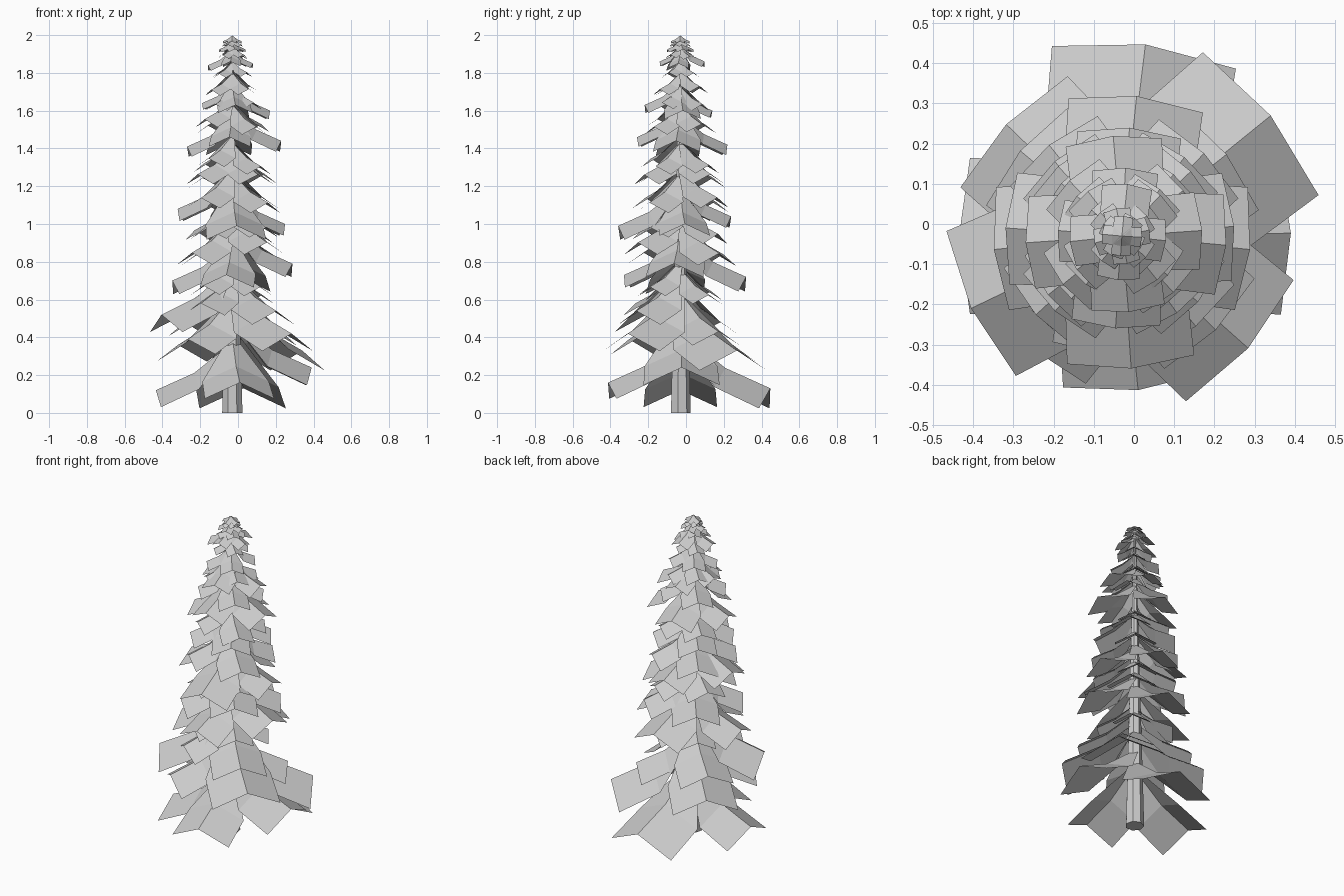
import bpy, bmesh, math, random
from mathutils import Vector

if "Cube" in bpy.data.objects:
    bpy.data.objects.remove(bpy.data.objects["Cube"])

random.seed(4)
AXIS = Vector((-0.03, -0.03, 0))   # trunk centre

# Main whorls of boughs: (angles in degrees, ridge-tip heights, reach from trunk)
WHORLS = [
    ((1, 83, 180, -84), (0.24, 0.13, 0.12, 0.16), (0.42, 0.48, 0.405, 0.385)),
    ((39, 136, 205.6, -41.6, 229), (0.33, 0.36, 0.52, 0.42, 0.39),
     (0.476, 0.40, 0.416, 0.42, 0.36)),
    ((38, 140, 235, -45), (0.43, 0.48, 0.58, 0.54), (0.33, 0.33, 0.29, 0.33)),
    ((-6, 84, 186, -96), (0.79, 0.72, 0.70, 0.73), (0.32, 0.35, 0.32, 0.30)),
    ((5, 86, 176, -86), (1.00, 1.04, 1.08, 0.99), (0.28, 0.27, 0.29, 0.33)),
    ((-5, 95, 184, -94), (1.44, 1.42, 1.41, 1.46), (0.26, 0.25, 0.24, 0.23)),
    ((4, 87, 175, -85), (1.60, 1.60, 1.64, 1.63), (0.20, 0.17, 0.16, 0.19)),
    ((-6, 84, 186, -95), (1.85, 1.86, 1.84, 1.86), (0.11, 0.13, 0.13, 0.11)),
]
# Filler whorls between them: (start angle, height, reach)
FILLERS = [
    (47, 0.65, 0.22), (42, 0.87, 0.29), (52, 0.96, 0.24), (47, 1.14, 0.25),
    (38, 1.24, 0.235), (50, 1.33, 0.20), (42, 1.53, 0.19), (52, 1.64, 0.15),
    (42, 1.72, 0.14), (50, 1.79, 0.10), (45, 1.89, 0.08), (15, 1.925, 0.07),
    (60, 1.95, 0.055), (0, 1.967, 0.05),
]


def make_object(name, bm):
    mesh = bpy.data.meshes.new(name)
    bm.to_mesh(mesh)
    bm.free()
    obj = bpy.data.objects.new(name, mesh)
    bpy.context.collection.objects.link(obj)
    return obj


def add_bough(bm, angle, tip_z, reach):
    """Card folded along its ridge: steep tapered root, flatter square tip."""
    a = math.radians(angle)
    out = Vector((math.cos(a), math.sin(a), 0))
    side = Vector((-math.sin(a), math.cos(a), 0))
    # distance out, height above tip, half width (all relative to reach)
    sections = ((0.03, 0.60, 0.09), (0.50, 0.225, 0.46), (1.0, 0.0, 0.48))
    rows = []
    for r, h, w in sections:
        ridge = AXIS + out * r * reach + Vector((0, 0, tip_z + h * reach))
        sag = (Vector((0, 0, -0.46)) - out * 0.14) * w * reach
        rows.append([bm.verts.new(ridge + side * w * reach + sag),
                     bm.verts.new(ridge),
                     bm.verts.new(ridge - side * w * reach + sag)])
    for inner, outer in zip(rows, rows[1:]):
        for i in range(2):
            bm.faces.new((inner[i], inner[i + 1], outer[i + 1], outer[i]))


def add_whorl(name, angles, heights, reaches):
    bm = bmesh.new()
    for angle, z, reach in zip(angles, heights, reaches):
        add_bough(bm, angle, z, reach)
    bm.normal_update()
    for f in bm.faces:
        if f.normal.z < 0:
            f.normal_flip()
    make_object(name, bm)


# Trunk: slim tapered post
bm = bmesh.new()
bmesh.ops.create_cone(bm, cap_ends=True, segments=7, radius1=0.055,
                      radius2=0.005, depth=1.98)
bmesh.ops.translate(bm, verts=bm.verts, vec=AXIS + Vector((0, 0, 0.99)))
make_object("trunk", bm)

# Boughs: one object per whorl
for n, whorl in enumerate(WHORLS):
    add_whorl(f"main_boughs_{n + 1:02d}", *whorl)
for n, (start, z, reach) in enumerate(FILLERS):
    spread = 0.13 * reach if z < 1.9 else 0
    add_whorl(f"filler_boughs_{n + 1:02d}",
              [start + 90 * k + random.uniform(-6, 6) for k in range(4)],
              [z + random.uniform(-spread, spread) for k in range(4)],
              [reach] * 4)
